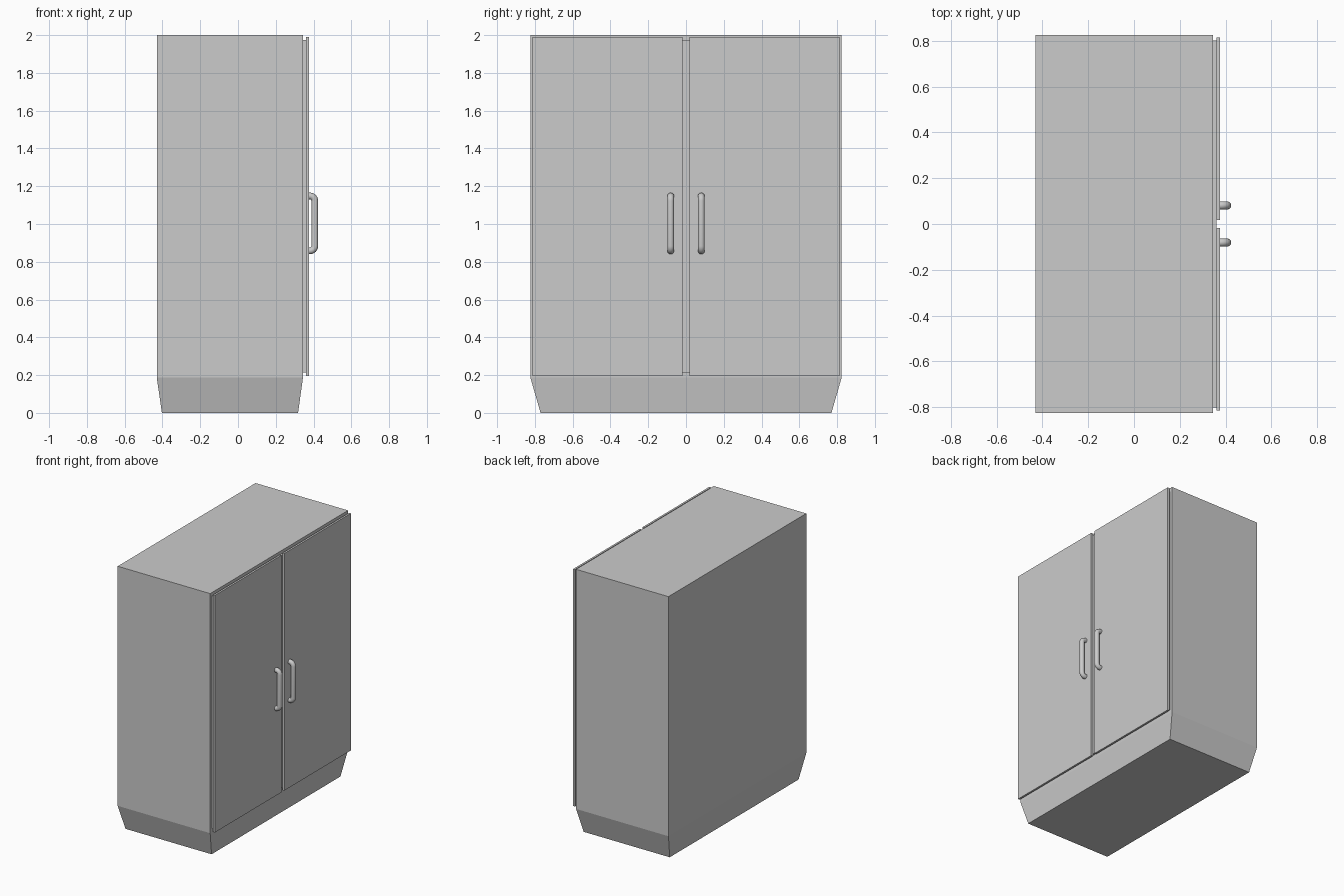
import bpy, bmesh, math

if "Cube" in bpy.data.objects:
    bpy.data.objects.remove(bpy.data.objects["Cube"])


def mesh_object(name, bm):
    bmesh.ops.recalc_face_normals(bm, faces=bm.faces)
    me = bpy.data.meshes.new(name)
    bm.to_mesh(me)
    bm.free()
    ob = bpy.data.objects.new(name, me)
    bpy.context.collection.objects.link(ob)
    return ob


def box(name, x, y, z):
    bm = bmesh.new()
    bmesh.ops.create_cube(bm, size=1)
    for v in bm.verts:
        for i, (a, b) in enumerate((x, y, z)):
            v.co[i] = a if v.co[i] < 0 else b
    return mesh_object(name, bm)


def loft(name, sections):
    # stack of rectangles (x0, x1, half_y, z) joined into a closed solid
    bm = bmesh.new()
    rings = [[bm.verts.new(p) for p in
              ((x0, -h, z), (x1, -h, z), (x1, h, z), (x0, h, z))]
             for x0, x1, h, z in sections]
    for lo, hi in zip(rings, rings[1:]):
        for i in range(4):
            j = (i + 1) % 4
            bm.faces.new((lo[i], lo[j], hi[j], hi[i]))
    bm.faces.new(rings[0][::-1])
    bm.faces.new(rings[-1])
    return mesh_object(name, bm)


def handle(name, y):
    # bent tube: out from the door, up the grip, back to the door
    x_door, x_grip, half, bend = 0.37, 0.4065, 0.145, 0.026
    upper = [(x_door, half)]
    for i in range(7):
        a = math.pi / 2 * (1 - i / 6)
        upper.append((x_grip - bend + bend * math.cos(a),
                      half - bend + bend * math.sin(a)))
    path = upper + [(x, -z) for x, z in reversed(upper)]
    cu = bpy.data.curves.new(name, 'CURVE')
    cu.dimensions = '3D'
    cu.bevel_depth = 0.018
    cu.bevel_resolution = 4
    cu.use_fill_caps = True
    sp = cu.splines.new('POLY')
    sp.points.add(len(path) - 1)
    for p, (x, z) in zip(sp.points, path):
        p.co = (x, y, 1.003 + z, 1)
    ob = bpy.data.objects.new(name, cu)
    bpy.context.collection.objects.link(ob)
    bpy.ops.object.select_all(action='DESELECT')
    ob.select_set(True)
    bpy.context.view_layer.objects.active = ob
    bpy.ops.object.convert(target='MESH')
    bpy.ops.object.shade_smooth_by_angle(angle=math.radians(40))


# cabinet shell with tapered plinth
loft("cabinet_body", [(-0.403, 0.318, 0.77, 0),
                      (-0.43, 0.344, 0.824, 0.187),
                      (-0.43, 0.344, 0.824, 2.0)])

# recessed panel behind the doors
box("door_seal", (0.344, 0.36), (-0.80, 0.80), (0.214, 1.975))

# doors and handles
for side, s in (("left", -1), ("right", 1)):
    box(side + "_door", (0.36, 0.375), sorted((s * 0.018, s * 0.813)), (0.196, 1.99))
    handle(side + "_handle", s * 0.081)
